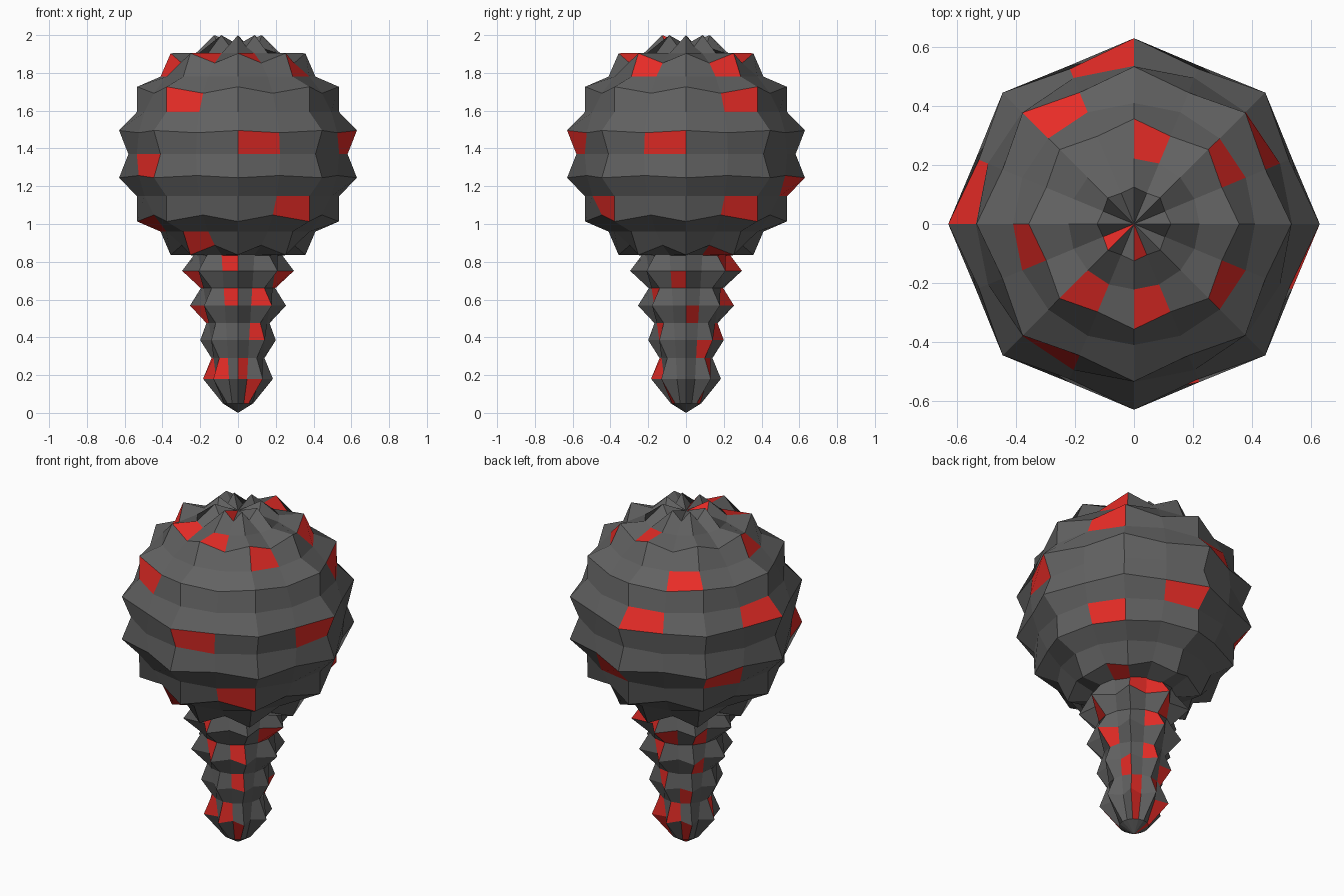
import bpy, bmesh
from math import sin, cos, pi, radians

if "Cube" in bpy.data.objects:
    bpy.data.objects.remove(bpy.data.objects["Cube"])

N = 16


def material(name, color):
    m = bpy.data.materials.new(name)
    m.diffuse_color = color
    m.use_nodes = True
    m.node_tree.nodes["Principled BSDF"].inputs["Base Color"].default_value = m.diffuse_color
    return m


DARK = material("dark_grey", (0.12, 0.12, 0.12, 1))
RED = material("red", (0.8, 0.025, 0.02, 1))


def studded(name, bottom, rings, top, red):
    """Lathe of rings (base r, z, spike r, z); spikes sit on every second column.
    red holds (band, sector), band 0 being the bottom fan."""
    bm = bmesh.new()
    grid = []
    for r, z, sr, sz in rings:
        row = []
        for i in range(N):
            a = 2 * pi * i / N
            rr, zz = (sr, sz) if i % 2 == 0 else (r, z)
            row.append(bm.verts.new((rr * cos(a), rr * sin(a), zz)))
        grid.append(row)
    low = bm.verts.new((0, 0, bottom))
    high = bm.verts.new((0, 0, top))
    for b in range(len(grid) + 1):
        for i in range(N):
            j = (i + 1) % N
            if b == 0:
                vs = (low, grid[0][j], grid[0][i])
            elif b == len(grid):
                vs = (grid[-1][i], grid[-1][j], high)
            else:
                vs = (grid[b-1][i], grid[b-1][j], grid[b][j], grid[b][i])
            bm.faces.new(vs).material_index = int((b, i) in red)
    me = bpy.data.meshes.new(name)
    bm.to_mesh(me)
    bm.free()
    me.materials.append(DARK)
    me.materials.append(RED)
    ob = bpy.data.objects.new(name, me)
    bpy.context.collection.objects.link(ob)
    return ob


# Studded ball head: every second latitude carries spikes
CZ, R, SPIKE = 1.37, 0.58, 0.642
rings = []
for k in range(-7, 8):
    a = radians(11.25 * k)
    s = SPIKE if k % 2 else R
    rings.append((R * cos(a), CZ + R * sin(a), s * cos(a), CZ + s * sin(a)))
head_red = {-6: [1], -5: [10], -4: [8], -3: [13, 1], -2: [3, 6], -1: [9],
            0: [12, 15], 1: [4, 7], 2: [10, 1], 3: [5], 4: [8, 14, 1],
            5: [10, 12, 3], 7: [9, 12]}
studded("ball_head", CZ - R, rings, CZ + R,
        {(b + 8, s) for b, ss in head_red.items() for s in ss})

# Tapered handle: plain rings alternate with spiked rings
profile = [(0.08, 0.05, 0.08), (0.125, 0.18, 0.185), (0.14, 0.29, 0.14),
           (0.153, 0.385, 0.2), (0.167, 0.475, 0.167), (0.182, 0.568, 0.254),
           (0.197, 0.66, 0.197), (0.213, 0.752, 0.296), (0.228, 0.842, 0.228)]
handle_red = {0: [5], 1: [13, 2, 5], 2: [10, 8, 12, 2, 4], 3: [1, 5],
              4: [13, 3], 5: [8, 0, 6], 6: [11, 13, 3],
              7: [8, 15, 4, 6], 8: [11, 3, 2]}
studded("handle", 0.0, [(r, z, s, z) for r, z, s in profile], 0.9,
        {(b, s) for b, ss in handle_red.items() for s in ss})
